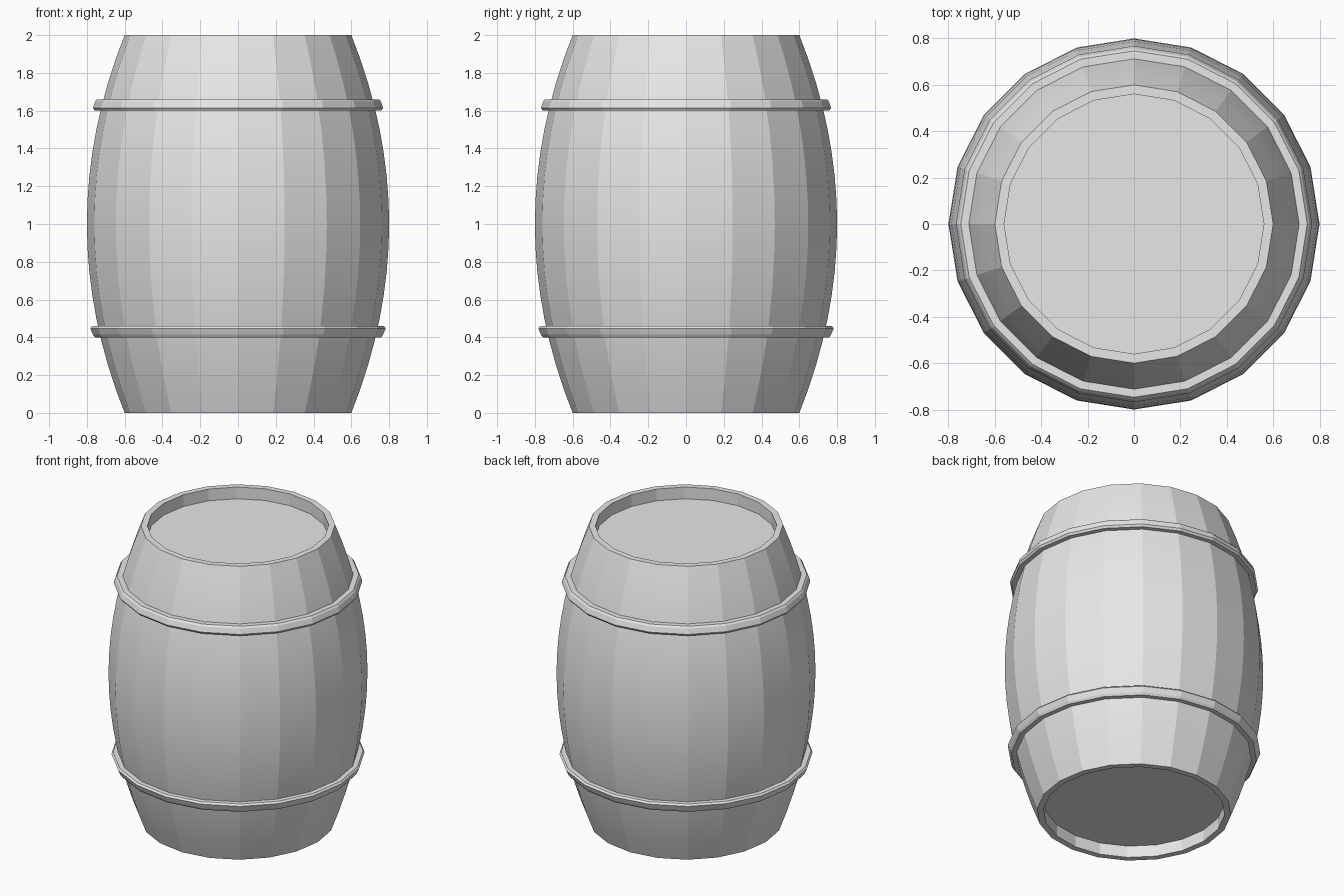
import bpy, math

cube = bpy.data.objects.get("Cube")
if cube:
    bpy.data.objects.remove(cube, do_unlink=True)

SIDES = 20
grey = bpy.data.materials.new("plain grey")
grey.use_nodes = True
colour = (0.8, 0.8, 0.8, 1)
grey.diffuse_color = colour
grey.node_tree.nodes["Principled BSDF"].inputs["Base Color"].default_value = colour


def lathe(name, profile, closed=False):
    """Revolve an (r, z) profile listed so that faces point outward; r = 0 ends become caps."""
    n = len(profile)
    verts, faces = [], []
    for r, z in profile:
        for s in range(SIDES):
            a = math.tau * s / SIDES
            verts.append((r * math.cos(a), r * math.sin(a), z))
    for i in range(n if closed else n - 1):
        j = (i + 1) % n
        for s in range(SIDES):
            t = (s + 1) % SIDES
            faces.append((i * SIDES + s, i * SIDES + t, j * SIDES + t, j * SIDES + s))
    if not closed:
        faces.append(tuple(reversed(range(SIDES))))
        faces.append(tuple(range((n - 1) * SIDES, n * SIDES)))
    mesh = bpy.data.meshes.new(name)
    mesh.from_pydata(verts, [], faces)
    mesh.materials.append(grey)
    obj = bpy.data.objects.new(name, mesh)
    bpy.context.collection.objects.link(obj)
    # Smooth along each stave, crisp between staves
    bpy.ops.object.select_all(action="DESELECT")
    obj.select_set(True)
    bpy.context.view_layer.objects.active = obj
    bpy.ops.object.shade_smooth_by_angle(angle=math.radians(10))
    return obj


# Bulging body with a recessed head at each end
STEPS, RECESS, INNER = 16, 0.08, 0.56
heights = [2 * i / STEPS for i in range(STEPS + 1)]
staves = [(0.6 + 0.2 * (1 - (z - 1) ** 2), z) for z in heights]
lathe("barrel_body",
      [(INNER, RECESS), (INNER, 0)] + staves + [(INNER, 2), (INNER, 2 - RECESS)])

# Hoops, each following the slope of the body a little
for name, base, low, high in (("lower_hoop", 0.40, 0.768, 0.782),
                              ("upper_hoop", 1.60, 0.768, 0.757)):
    lathe(name, [(0.70, base), (low - 0.01, base), (low, base + 0.014),
                 (high, base + 0.048), (high - 0.01, base + 0.06),
                 (0.70, base + 0.06)], closed=True)
